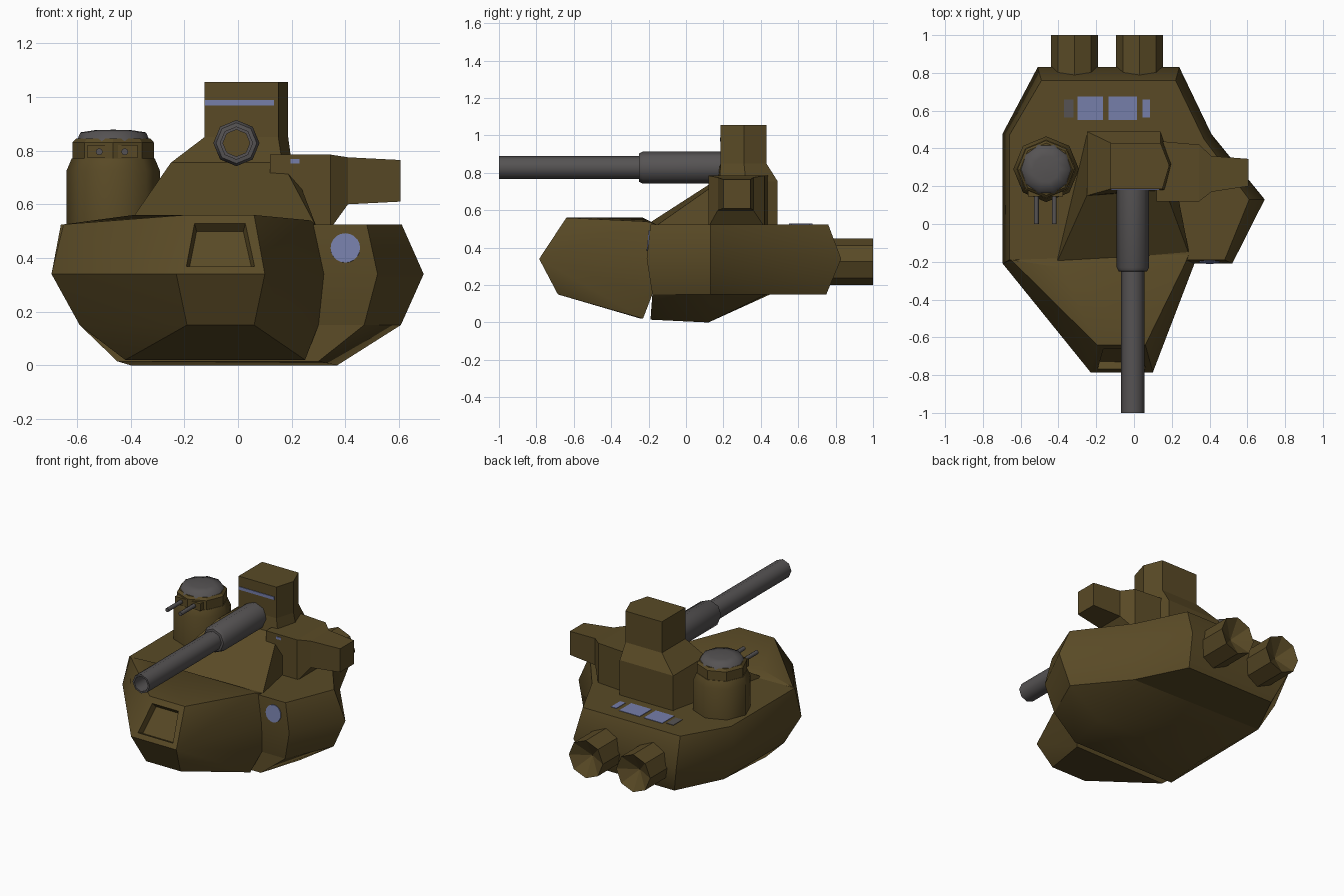
import bpy, bmesh, math
from mathutils import Vector

if "Cube" in bpy.data.objects:
    bpy.data.objects.remove(bpy.data.objects["Cube"])


def material(name, rgb):
    m = bpy.data.materials.new(name)
    m.diffuse_color = (*rgb, 1)
    m.use_nodes = True
    m.node_tree.nodes["Principled BSDF"].inputs["Base Color"].default_value = m.diffuse_color
    return m


OLIVE = material("olive_brown", (0.10, 0.068, 0.019))
GREY = material("gun_grey", (0.092, 0.086, 0.087))
BLUE = material("window_blue", (0.18, 0.21, 0.40))


def finish(name, bm, mat, smooth=None):
    bmesh.ops.recalc_face_normals(bm, faces=bm.faces[:])
    me = bpy.data.meshes.new(name)
    bm.to_mesh(me)
    bm.free()
    me.materials.append(mat)
    ob = bpy.data.objects.new(name, me)
    bpy.context.collection.objects.link(ob)
    if smooth:
        bpy.ops.object.select_all(action='DESELECT')
        ob.select_set(True)
        bpy.context.view_layer.objects.active = ob
        bpy.ops.object.shade_smooth_by_angle(angle=math.radians(smooth))
    return ob


def hull_bm(pts):
    bm = bmesh.new()
    for p in pts:
        bm.verts.new(p)
    bmesh.ops.convex_hull(bm, input=bm.verts[:])
    bmesh.ops.delete(bm, geom=[v for v in bm.verts if not v.link_faces], context='VERTS')
    bmesh.ops.dissolve_limit(bm, angle_limit=0.03, verts=bm.verts[:], edges=bm.edges[:])
    bmesh.ops.recalc_face_normals(bm, faces=bm.faces[:])
    return bm


def loft(name, rings, mat, smooth=None):
    """Skin equal-length rings of points and cap both ends."""
    bm = bmesh.new()
    vs = [[bm.verts.new(p) for p in r] for r in rings]
    n = len(vs[0])
    for a, b in zip(vs, vs[1:]):
        for i in range(n):
            j = (i + 1) % n
            bm.faces.new((a[i], a[j], b[j], b[i]))
    bm.faces.new(vs[0])
    bm.faces.new(vs[-1])
    return finish(name, bm, mat, smooth)


def lathe(name, prof, sides, at, axis, mat, smooth=None):
    """Revolve (radius, height) pairs round the z or y axis."""
    rings = []
    for r, h in prof:
        ring = []
        for k in range(sides):
            a = math.tau * k / sides
            c, s = r * math.cos(a), r * math.sin(a)
            ring.append(Vector(at) + Vector((c, s, h) if axis == 'Z' else (c, h, s)))
        rings.append(ring)
    return loft(name, rings, mat, smooth)


def at_z(outline, z):
    return [(x, y, z) for x, y in outline]


def box(name, x0, x1, y0, y1, z0, z1, mat):
    q = [(x0, y0), (x1, y0), (x1, y1), (x0, y1)]
    return loft(name, [at_z(q, z0), at_z(q, z1)], mat)


# main hull
top = [(-.49, .76), (.22, .76), (.37, .45), (.61, .13), (.48, -.19), (.30, -.19), (-.66, -.19), (-.66, .47)]
mid = [(-.51, .83), (.24, .83), (.41, .476), (.692, .13), (.52, -.21), (.32, -.21), (-.695, -.21), (-.695, .48)]
low = [(-.44, .75), (.20, .75), (.36, .43), (.607, .13), (.47, -.18), (.30, -.18), (-.59, -.18), (-.59, .45)]
loft("main_hull", [at_z(low, .15), at_z(mid, .34), at_z(top, .525)], OLIVE, 50)

# belly under the hull
belly = at_z(low[2:], .15) + [(-.40, .12, 0), (.37, .12, 0), (.30, -.19, .015), (-.45, -.19, .015)]
finish("belly", hull_bm(belly), OLIVE, 50)

# prow with a recessed slot in its front face
prow = [(-.195, -.64, .56), (.06, -.64, .56), (-.39, -.23, .56), (.27, -.21, .54), (.29, -.16, .525), (-.65, -.19, .525)]
prow += at_z([(-.695, -.21), (-.50, -.29), (-.23, -.785), (.10, -.785), (.32, -.21)], .34)
prow += at_z([(-.59, -.18), (-.43, -.27), (-.19, -.685), (.06, -.685), (.30, -.18)], .15)
prow += [(-.42, -.24, .02), (.25, -.23, .02)]
bm = hull_bm(prow)
bm.normal_update()
face = max(bm.faces, key=lambda f: f.normal.dot(Vector((0, -.835, .55))))
bmesh.ops.inset_individual(bm, faces=[face], thickness=.05, depth=0)
bmesh.ops.inset_individual(bm, faces=[face], thickness=.012, depth=-.04)
finish("prow", bm, OLIVE, 40)

# casemate and square tower
foot = [(-.42, -.23), (.295, -.17), (.20, .32), (.14, .49), (-.25, .49)]
shoulder = [(-.25, .15), (.165, .18), (.20, .32), (.14, .49), (-.25, .49)]
tower = [(-.125, .185), (.15, .185), (.187, .31), (.14, .43), (-.125, .43)]
loft("casemate", [at_z(foot, .51), at_z(shoulder, .755), at_z(tower, .85)], OLIVE)
loft("tower", [at_z(tower, .84), at_z(tower, 1.055)], OLIVE)


# side sponson, stepping down outwards
def end(x, y0, y1, z0, z1):
    return [(x, y0, z0), (x, y1, z0), (x, y1, z1), (x, y0, z1)]


loft("side_sponson", [end(.12, .12, .44, .51, .785), end(.345, .12, .42, .51, .785),
                      end(.41, .17, .36, .60, .775), end(.605, .20, .345, .61, .765)], OLIVE)

# main gun
gun = (-.006, 0, .828)
lathe("main_gun", [(.086, .22), (.086, -.23), (.076, -.25), (.062, -.252), (.062, -1), (.05, -1), (.05, -.85)],
      8, gun, 'Y', GREY, 50)
lathe("bore_end", [(.05, -.85), (.05, -.86)], 8, gun, 'Y', OLIVE)

# small round turret with twin guns
tc = (-.465, .29, 0)
lathe("turret_base", [(.174, .51), (.174, .725), (.155, .77)], 8, tc, 'Z', OLIVE, 50)
lathe("turret_ring", [(.152, .76), (.152, .83), (.138, .845)], 8, tc, 'Z', OLIVE)
lathe("turret_dome", [(.139, .83), (.122, .868), (.07, .876), (.001, .878)], 10, tc, 'Z', GREY, 60)
box("turret_mantlet", -.56, -.375, .145, .28, .772, .82, OLIVE)
for x in (-.517, -.422):
    lathe("turret_gun", [(.013, .2), (.013, 0)], 8, (x, 0, .796), 'Y', GREY, 50)

# exhaust nozzles, hollowed at the back
for x in (-.315, .03):
    lathe("exhaust", [(.124, .70), (.124, 1.0), (.001, .93)], 8, (x, 0, .325), 'Y', OLIVE)

# windows and vision slits
for x0, x1 in ((-.30, -.165), (-.135, .015)):
    box("rear_window", x0, x1, .55, .675, .522, .528, BLUE)
for x0, x1, m in ((-.37, -.32, GREY), (.045, .085, BLUE)):
    box("rear_side_window", x0, x1, .565, .66, .522, .528, m)
box("tower_slit", -.123, .135, .181, .189, .968, .988, BLUE)
box("sponson_slit", .195, .23, .117, .123, .752, .768, BLUE)
port = lathe("round_port", [(.055, -.004), (.055, .004)], 20, (0, 0, 0), 'Y', BLUE)
port.location = (.40, -.201, .437)
port.rotation_euler = (-math.atan2(.02, .185), 0, 0)
